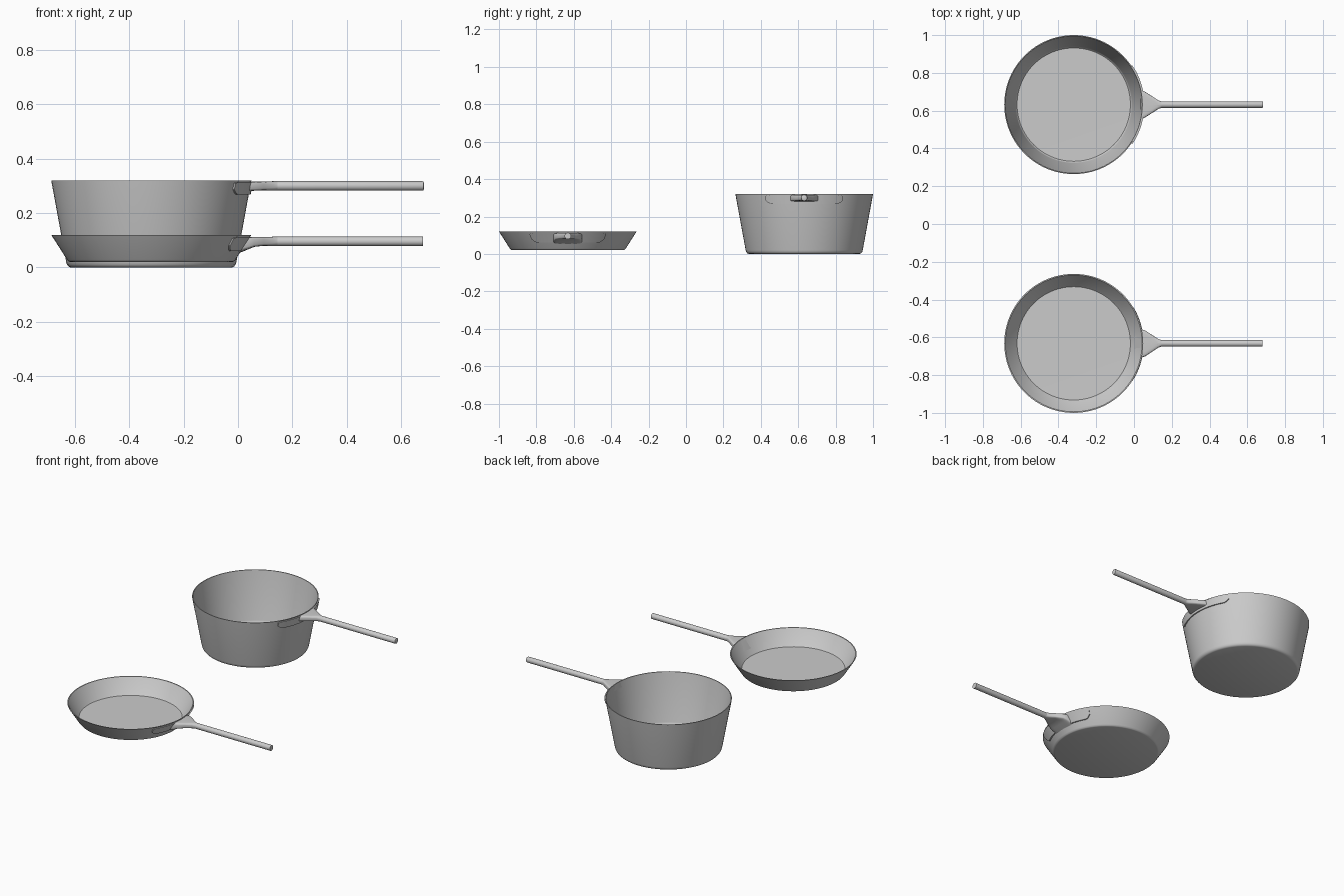
import bpy, bmesh, math

if "Cube" in bpy.data.objects:
    bpy.data.objects.remove(bpy.data.objects["Cube"])

CX = -0.319      # vessel axis in x
SEG = 96


def finish(bm, name, angle=35):
    bmesh.ops.remove_doubles(bm, verts=bm.verts, dist=1e-5)
    bmesh.ops.recalc_face_normals(bm, faces=bm.faces)
    me = bpy.data.meshes.new(name)
    bm.to_mesh(me)
    bm.free()
    ob = bpy.data.objects.new(name, me)
    bpy.context.collection.objects.link(ob)
    bpy.ops.object.select_all(action='DESELECT')
    ob.select_set(True)
    bpy.context.view_layer.objects.active = ob
    bpy.ops.object.shade_smooth_by_angle(angle=math.radians(angle))
    return ob


def lathe(name, profile, cy):
    bm = bmesh.new()
    vs = [bm.verts.new((r, 0, z)) for r, z in profile]
    es = [bm.edges.new(p) for p in zip(vs, vs[1:])]
    bmesh.ops.spin(bm, geom=vs + es, cent=(0, 0, 0), axis=(0, 0, 1),
                   angle=math.tau, steps=SEG, use_merge=True)
    bmesh.ops.translate(bm, verts=bm.verts, vec=(CX, cy, 0))
    return finish(bm, name)


def loft(name, rings, angle=35):
    bm = bmesh.new()
    vr = [[bm.verts.new(p) for p in ring] for ring in rings]
    n = len(rings[0])
    for a, b in zip(vr, vr[1:]):
        for i in range(n):
            bm.faces.new((a[i], a[(i + 1) % n], b[(i + 1) % n], b[i]))
    bm.faces.new(vr[0])
    bm.faces.new(vr[-1])
    return finish(bm, name, angle)


def oval(hy, hz, power, n=32):
    # superellipse cross-section: power 2 is round, higher is boxier
    pts = []
    for i in range(n):
        t = math.tau * i / n
        c, s = math.cos(t), math.sin(t)
        pts.append((hy * math.copysign(abs(c) ** (2 / power), c),
                    hz * math.copysign(abs(s) ** (2 / power), s)))
    return pts


def vessel(name, cy, outer, inner, hz, z0, z1, sections, end):
    lathe(name + "_body", outer + inner, cy)
    (ra, za), (rb, zb) = outer[-2], outer[-1]

    def wall(z):
        return ra + (rb - ra) * (z - za) / (zb - za)

    # curved mounting plate hugging the wall, with rounded ends
    rings, n, half = [], 32, math.radians(34)
    for i in range(n + 1):
        u = -1 + 2 * i / n
        a = half * u
        k = 1 - 0.5 * max(0, (abs(u) - 0.85) / 0.15) ** 2
        zm, h = (z0 + z1) / 2, (z1 - z0) / 2 * k
        zm += (z1 - z0) / 2 * (1 - k) * 0.6
        ring = []
        for z, off in ((zm - h, -.002), (zm - h, .007), (zm + h, .007), (zm + h, -.002)):
            r = wall(z) + off
            ring.append((CX + r * math.cos(a), cy + r * math.sin(a), z))
        rings.append(ring)
    loft(name + "_bracket", rings)

    # flared neck growing out of the plate
    rings = []
    for x, hy, hh, zc, power in sections:
        ring = []
        for y, z in oval(hy, hh, power):
            z += zc
            px = x
            if x is None:
                px = CX + math.sqrt(wall(z) ** 2 - y * y)
            ring.append((px, cy + y, z))
        rings.append(ring)
    loft(name + "_neck", rings, 40)

    # round handle rod
    rings = [[(x, cy + y, hz + z) for y, z in oval(r, r, 2)] for x, r in end]
    loft(name + "_handle", rings)


# saucepan
vessel("saucepan", 0.632,
       [(0, 0), (.296, 0), (.304, .003), (.310, .010), (.313, .020), (.368, .32)],
       [(.363, .32), (.309, .022), (.306, .013), (.300, .007), (0, .006)],
       0.300, 0.268, 0.314,
       [(None, .076, .018, .298, 6), (.052, .072, .017, .299, 6),
        (.095, .045, .016, .300, 5), (.130, .022, .017, .300, 3), (.145, .0175, .0175, .300, 2)],
       [(.125, .0175), (.678, .0175), (.682, .016), (.684, .012)])

# frying pan
vessel("frying_pan", -0.632,
       [(0, .02), (.298, .02), (.304, .022), (.310, .029), (.368, .12)],
       [(.362, .12), (.305, .031), (.300, .026), (0, .025)],
       0.096, 0.060, 0.112,
       [(None, .078, .029, .083, 6), (.040, .075, .022, .090, 6), (.060, .068, .018, .094, 6),
        (.095, .045, .016, .096, 5), (.130, .022, .017, .096, 3), (.145, .0175, .0175, .096, 2)],
       [(.125, .0175), (.680, .0175)])
